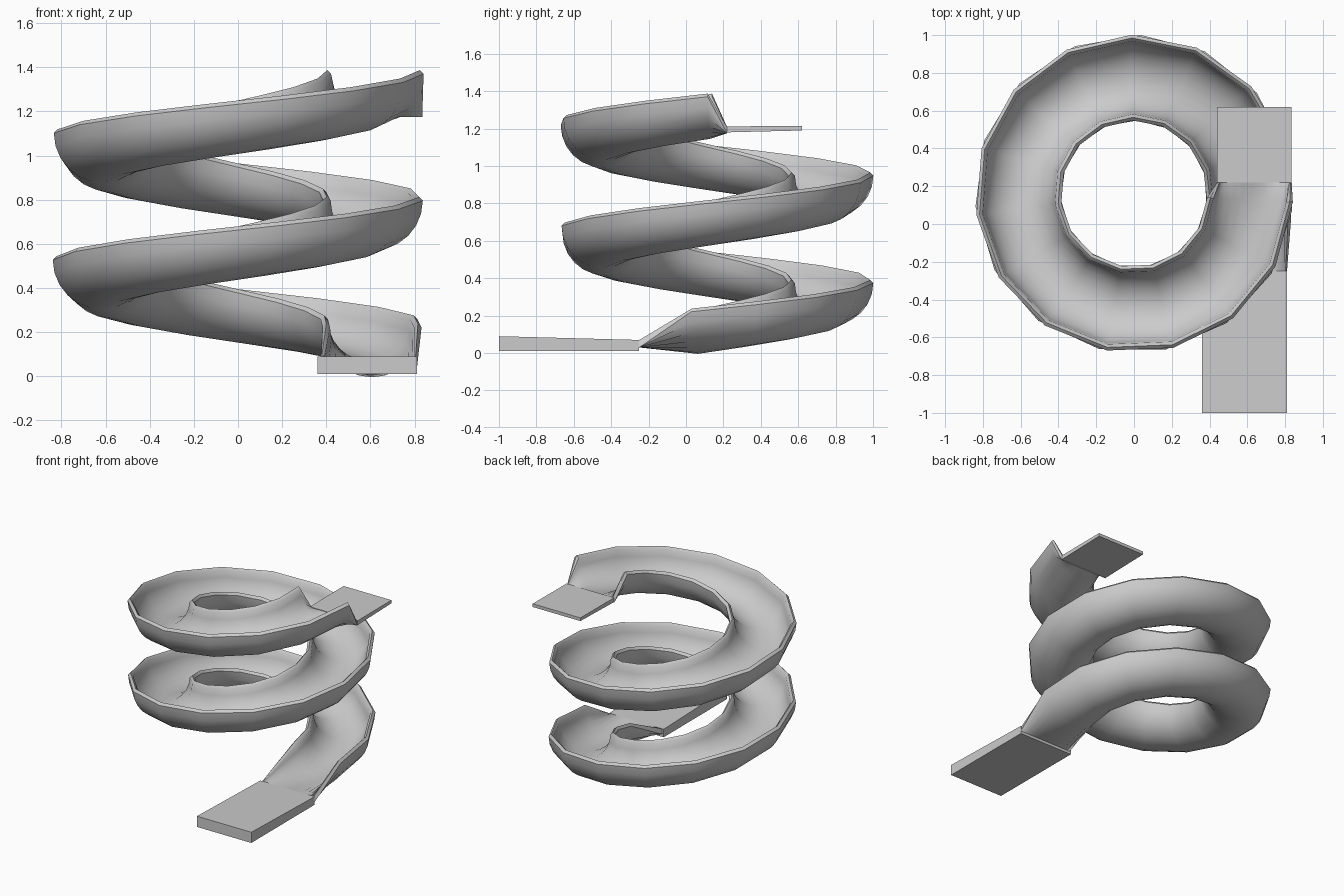
import bpy, bmesh
from math import sin, cos, pi, radians

if "Cube" in bpy.data.objects:
    bpy.data.objects.remove(bpy.data.objects["Cube"])

CY, R_MID, HALF, DEPTH, WALL = 0.16, 0.615, 0.227, 0.24, 0.034
N = 12           # segments across the trough
STEPS = 30       # segments along the spiral
A0, A1 = -9.0, 717.0


def section():
    """Closed U profile: (across, height below rim, is_outer, lateral -1..1)."""
    pts = []
    for i in range(N + 1):                       # underside
        a = pi * i / N
        pts.append((-HALF * cos(a), -0.015 - (DEPTH - 0.015) * sin(a), True, -cos(a)))
    pts.append((HALF - WALL / 2, 0.002, False, 0.97))      # outer lip
    for i in range(N, -1, -1):                   # riding surface
        a = pi * i / N
        pts.append((-(HALF - WALL) * cos(a), -0.015 - (DEPTH - 0.015 - WALL) * sin(a),
                    False, -cos(a) * 0.94))
    pts.append((-HALF + WALL / 2, 0.002, False, -0.97))    # inner lip
    return pts


def spiral_ring(deg):
    a, rim = radians(deg), 0.25 + 0.57 * deg / 360
    return [((R_MID + u) * cos(a), CY + (R_MID + u) * sin(a), rim + w)
            for u, w, _, _ in section()]


def flat_ring(x0, x1, y, z0, z1):
    xm, h = (x0 + x1) / 2, (x1 - x0) / 2
    return [(xm + h * t, y, z0 if outer else z1) for _, _, outer, t in section()]


def make_object(name, bm):
    bmesh.ops.recalc_face_normals(bm, faces=bm.faces)
    me = bpy.data.meshes.new(name)
    bm.to_mesh(me)
    bm.free()
    ob = bpy.data.objects.new(name, me)
    bpy.context.collection.objects.link(ob)
    return ob


def loft(name, rings):
    bm = bmesh.new()
    loops = [[bm.verts.new(p) for p in r] for r in rings]
    for a, b in zip(loops, loops[1:]):
        for i in range(len(a)):
            j = (i + 1) % len(a)
            bm.faces.new((a[i], a[j], b[j], b[i]))
    bm.faces.new(loops[0])
    bm.faces.new(loops[-1])
    return make_object(name, bm)


def slab(name, x0, x1, ends):
    """Flat platform between two (y, z_bottom, z_top) ends."""
    return loft(name, [[(x0, y, a), (x1, y, a), (x1, y, b), (x0, y, b)]
                       for y, a, b in ends])


# spiral trough with flattened entry and exit
rings = [flat_ring(0.37, 0.81, -0.25, 0.03, 0.07)]
rings += [spiral_ring(A0 + (A1 - A0) * i / STEPS) for i in range(STEPS + 1)]
rings.append(flat_ring(0.44, 0.835, 0.22, 1.175, 1.208))
trough = loft("spiral_trough", rings)
bpy.context.view_layer.objects.active = trough
trough.select_set(True)
bpy.ops.object.shade_smooth_by_angle(angle=radians(40))

# landing at the bottom and platform at the top
slab("bottom_landing", 0.36, 0.81, [(-1.0, 0.01, 0.09), (-0.25, 0.01, 0.07)])
slab("top_platform", 0.44, 0.835, [(0.22, 1.18, 1.212), (0.62, 1.19, 1.214)])
